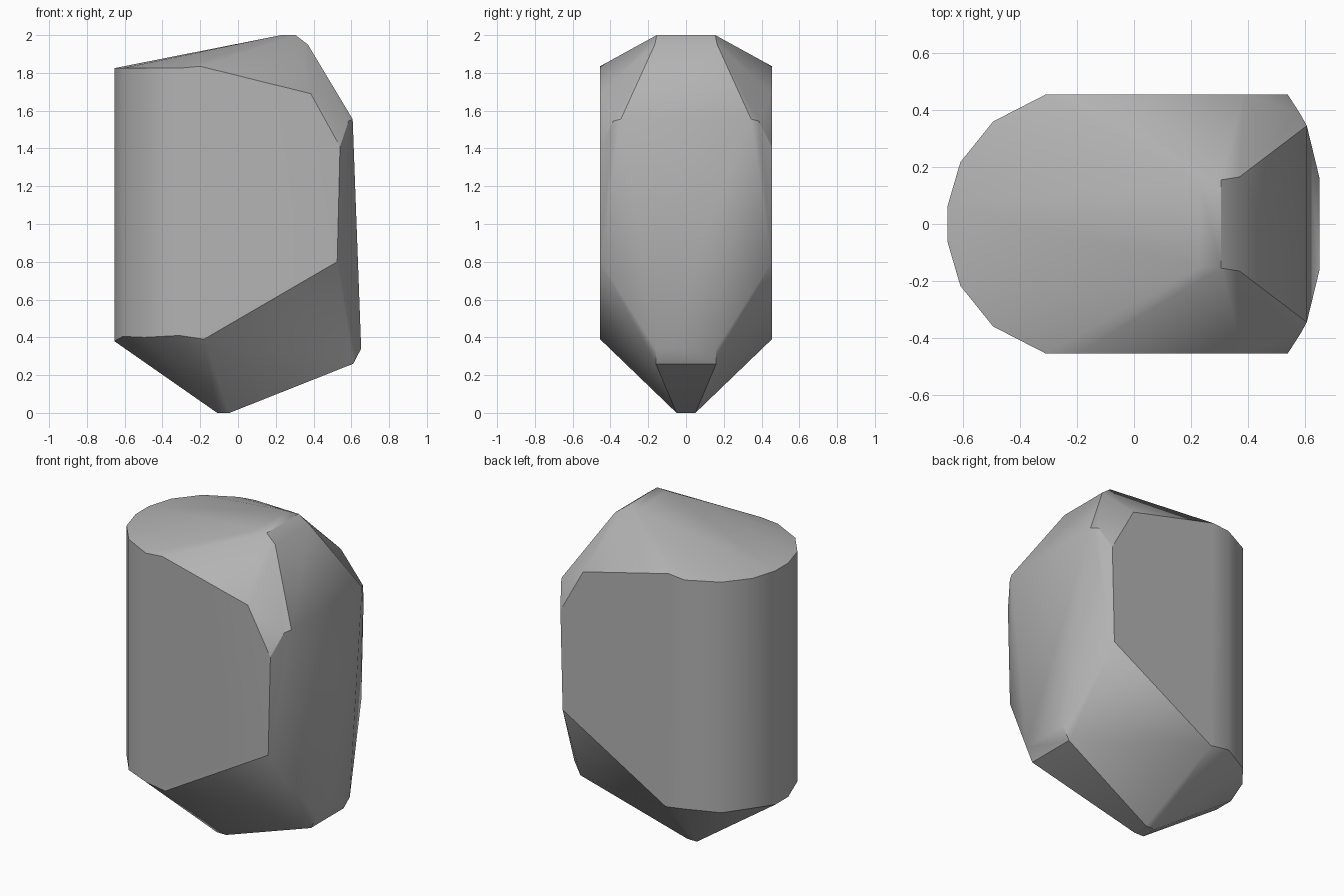
import bpy, bmesh, math

cube = bpy.data.objects.get("Cube")
if cube:
    bpy.data.objects.remove(cube, do_unlink=True)

# Stone colour
stone = bpy.data.materials.new("stone_grey")
stone.use_nodes = True
grey = (0.45, 0.45, 0.45, 1)
stone.diffuse_color = grey
stone.node_tree.nodes["Principled BSDF"].inputs["Base Color"].default_value = grey

# Corners of one half (x, y, z), mirrored across y
rounded_side = [(-0.655, 0.063), (-0.61, 0.217), (-0.495, 0.36), (-0.31, 0.455)]
side_face = [(-0.2, 0.455, 1.835), (0.385, 0.455, 1.69), (0.54, 0.455, 1.41),
             (0.525, 0.455, 0.8), (-0.18, 0.455, 0.39)]
ridge = [(0.23, 0.15, 2.0), (0.305, 0.155, 2.0), (0.37, 0.165, 1.95)]
nose = [(0.585, 0.385, 1.545), (0.607, 0.345, 1.555),
        (0.652, 0.16, 0.34), (0.61, 0.16, 0.26)]
foot = [(-0.11, 0.05, 0), (-0.045, 0.05, 0)]

corners = side_face + ridge + nose + foot
for (x, y), base in zip(rounded_side, (0.38, 0.405, 0.4, 0.41)):
    corners += [(x, y, base), (x, y, 1.825)]

# Wrap the corners into a faceted boulder
bm = bmesh.new()
for x, y, z in corners:
    for side in (-1, 1):
        bm.verts.new((x, y * side, z))
hull = bmesh.ops.convex_hull(bm, input=bm.verts)
loose = {v for v in hull["geom_interior"] + hull["geom_unused"]
         if isinstance(v, bmesh.types.BMVert)}
bmesh.ops.delete(bm, geom=list(loose), context="VERTS")
bmesh.ops.dissolve_limit(bm, angle_limit=math.radians(1),
                         verts=bm.verts, edges=bm.edges)
bmesh.ops.recalc_face_normals(bm, faces=bm.faces)

mesh = bpy.data.meshes.new("boulder")
bm.to_mesh(mesh)
bm.free()
mesh.materials.append(stone)
boulder = bpy.data.objects.new("boulder", mesh)
bpy.context.collection.objects.link(boulder)

# Soft shading across shallow folds, crisp on steep ones
bpy.ops.object.select_all(action="DESELECT")
boulder.select_set(True)
bpy.context.view_layer.objects.active = boulder
bpy.ops.object.shade_smooth_by_angle(angle=math.radians(30))
